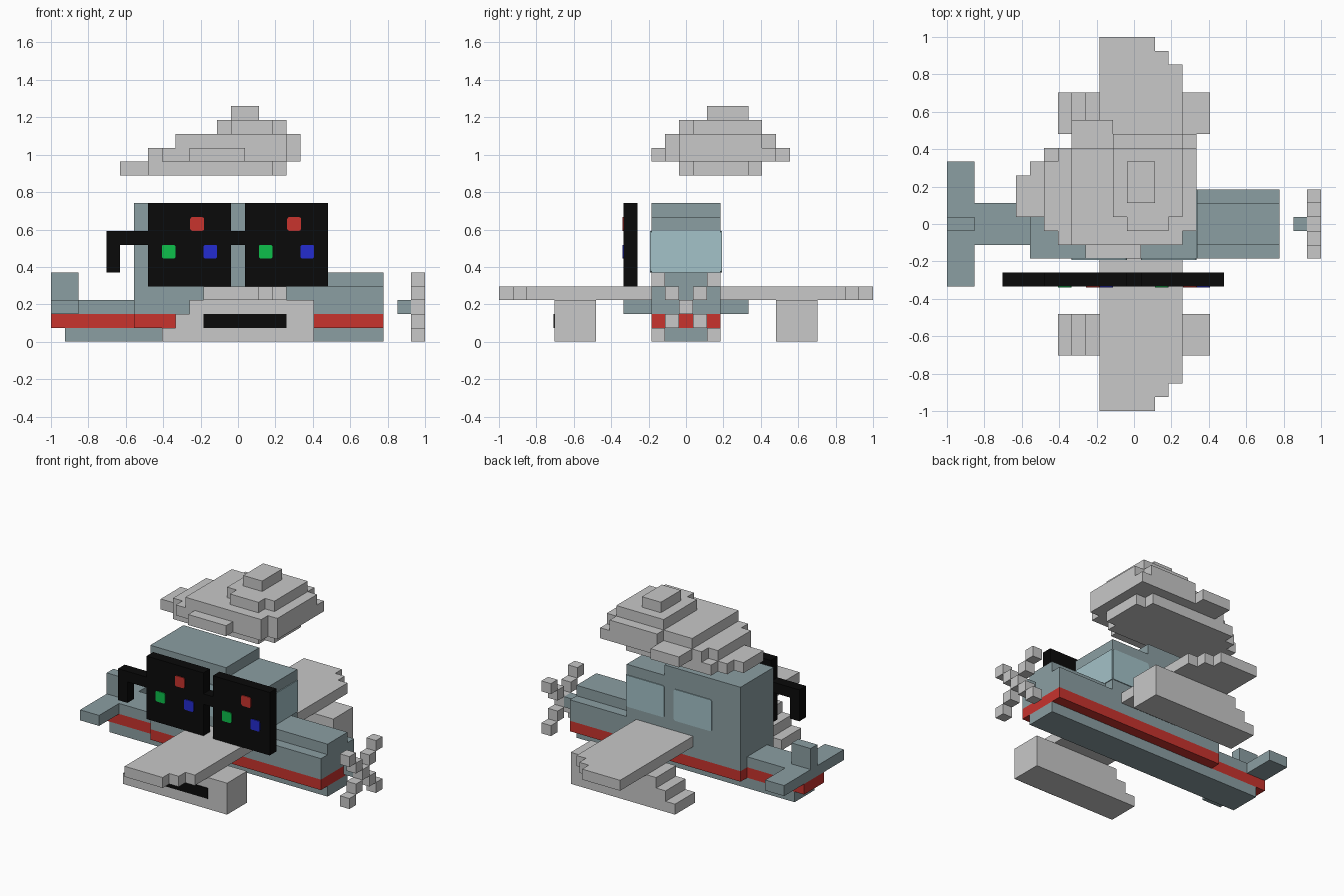
import bpy, bmesh
from mathutils import Vector

if "Cube" in bpy.data.objects:
    bpy.data.objects.remove(bpy.data.objects["Cube"])

U = 2 / 27  # size of one block; the grid is 27 blocks wide


def material(name, r, g, b):
    m = bpy.data.materials.new(name)
    m.diffuse_color = (r, g, b, 1)
    m.use_nodes = True
    m.node_tree.nodes["Principled BSDF"].inputs["Base Color"].default_value = m.diffuse_color
    return m


GREY = material("light grey", .58, .58, .58)
TEAL = material("dull teal", .26, .345, .365)
RED = material("red", .58, .033, .027)
BLACK = material("black", .003, .003, .003)
GREEN = material("green", .004, .53, .07)
BLUE = material("blue", .017, .025, .63)
GLASS = material("pale glass", .37, .54, .58)


def finish(bm, name, mat):
    me = bpy.data.meshes.new(name)
    bm.to_mesh(me)
    bm.free()
    me.materials.append(mat)
    ob = bpy.data.objects.new(name, me)
    bpy.context.collection.objects.link(ob)
    return ob


def place(i, j, k):
    return Vector((i * U - 1, j * U - 1, k * U))


def blocks(name, mat, *boxes):
    """Outer skin of a union of grid boxes (x0, x1, y0, y1, z0, z1)."""
    cells = {(i, j, k) for x0, x1, y0, y1, z0, z1 in boxes
             for i in range(x0, x1) for j in range(y0, y1) for k in range(z0, z1)}
    bm = bmesh.new()
    for c in cells:
        for axis in range(3):
            for side in (0, 1):
                near = list(c)
                near[axis] += 2 * side - 1
                if tuple(near) in cells:
                    continue
                a, b = (axis + 1) % 3, (axis + 2) % 3
                quad = []
                for da, db in ((0, 0), (1, 0), (1, 1), (0, 1)):
                    p = list(c)
                    p[axis] += side
                    p[a] += da
                    p[b] += db
                    quad.append(bm.verts.new(place(*p)))
                bm.faces.new(quad if side else quad[::-1])
    bmesh.ops.remove_doubles(bm, verts=bm.verts, dist=1e-4)
    bmesh.ops.dissolve_limit(bm, angle_limit=.01, verts=bm.verts, edges=bm.edges)
    return finish(bm, name, mat)


def plate(name, mat, axis, lo, hi, side, rounding=0):
    """Thin panel lying on a block face; lo and hi are grid corners."""
    p, q = place(*lo), place(*hi)
    if side > 0:
        q[axis] += .006
    else:
        p[axis] -= .006
    bm = bmesh.new()
    bmesh.ops.create_cube(bm, size=1)
    for v in bm.verts:
        v.co = (p + q) / 2 + v.co * (q - p)
    if rounding:
        edges = [e for e in bm.edges
                 if abs((e.verts[0].co - e.verts[1].co)[axis]) > .001]
        bmesh.ops.bevel(bm, geom=edges, offset=rounding, segments=3,
                        profile=.5, affect='EDGES')
    return finish(bm, name, mat)


# Fuselage, from keel to nose cowl
blocks("keel", TEAL, (1, 24, 12, 15, 0, 1))
blocks("red_stripe", RED, (6, 24, 11, 16, 1, 2), (0, 6, 12, 15, 1, 2))
blocks("fuselage", TEAL,
       (6, 24, 11, 16, 2, 4),     # main hull
       (2, 6, 12, 15, 2, 3),      # tail boom
       (18, 24, 12, 15, 4, 5),    # nose cowl
       (6, 18, 11, 16, 4, 9),     # cabin
       (6, 14, 11, 16, 9, 10))    # raised roof
blocks("tail", TEAL, (0, 2, 9, 18, 2, 3), (0, 2, 13, 14, 3, 5))

# Cabin glass
plate("windshield", GLASS, 0, (18, 11, 5), (18, 16, 8), 1)
for label, j, side in (("left", 16, 1), ("right", 11, -1)):
    plate(label + "_front_window", GLASS, 1, (14, j, 5), (18, j, 8), side, .015)
    plate(label + "_rear_window", GLASS, 1, (9, j, 5), (13, j, 8), side, .015)

# Propeller: an X of blocks on a short shaft
blocks("propeller_shaft", TEAL, (25, 26, 13, 14, 2, 3))
blocks("propeller", GREY, *[(26, 27, 11 + n, 12 + n, z, z + 1)
                            for n in range(5) for z in {n, 4 - n}])


def mirrored(boxes):
    return [(x0, x1, 27 - y1, 27 - y0, z0, z1) for x0, x1, y0, y1, z0, z1 in boxes]


# Wings with stepped tips, and stepped floats below them
wing = [(11, 17, 16, 25, 3, 4), (11, 16, 25, 26, 3, 4), (11, 15, 26, 27, 3, 4)]
pontoon = [(8 + n, 19, 20, 23, n, n + 1) for n in range(3)]
blocks("left_wing", GREY, *wing)
blocks("right_wing", GREY, *mirrored(wing))
blocks("left_float", GREY, *pontoon)
blocks("right_float", GREY, *mirrored(pontoon))
plate("float_slot", BLACK, 1, (11, 4, 1), (17, 4, 2), -1)

# Square spectacles with bridge and hooked arm
blocks("spectacles", BLACK,
       (7, 13, 9, 10, 4, 10), (14, 20, 9, 10, 4, 10),
       (13, 14, 9, 10, 7, 8),
       (4, 7, 9, 10, 7, 8), (4, 5, 9, 10, 5, 7))
for label, x in (("left", 8), ("right", 15)):
    for colour, mat, dx, z in (("red", RED, 2.05, 8), ("green", GREEN, 0, 6),
                               ("blue", BLUE, 3, 6)):
        plate(f"{label}_{colour}_dot", mat, 1, (x + dx, 9, z),
              (x + dx + 1, 9, z + 1), -1, .012)

# Cloud in stepped layers
blocks("cloud", GREY,
       (5, 6, 14, 17, 12, 13), (6, 7, 14, 18, 12, 13),
       (7, 16, 13, 19, 12, 13), (16, 17, 14, 18, 12, 13),
       (7, 8, 13, 18, 13, 14), (8, 9, 12, 19, 13, 14),
       (9, 17, 12, 20, 13, 14), (10, 14, 11, 12, 13, 14),
       (9, 12, 20, 21, 13, 14), (17, 18, 13, 20, 13, 14),
       (9, 17, 12, 19, 14, 15), (12, 17, 19, 20, 14, 15), (17, 18, 13, 19, 14, 15),
       (12, 17, 14, 19, 15, 16), (13, 16, 13, 14, 15, 16),
       (13, 15, 15, 18, 16, 17))
